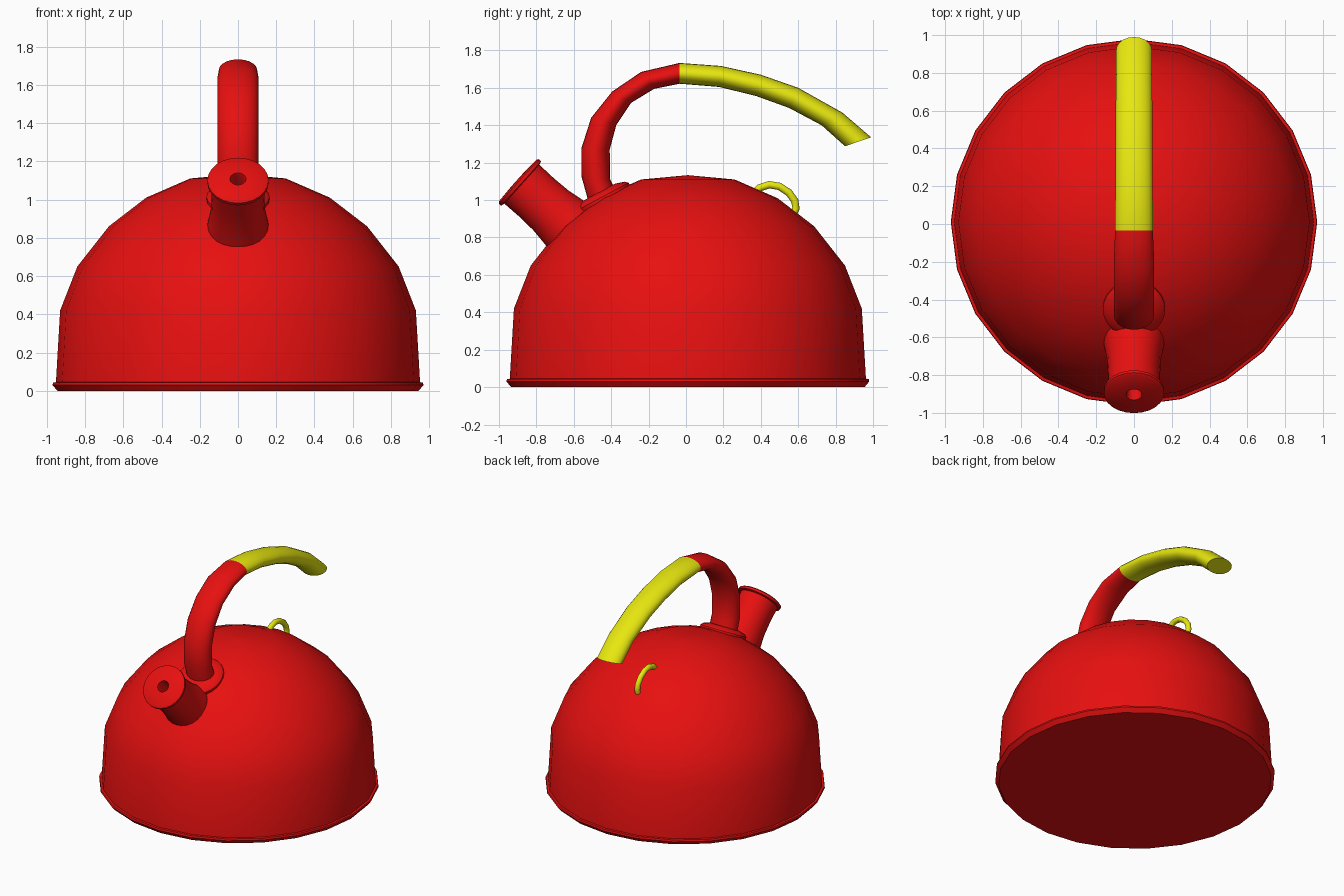
import bpy, bmesh, math
from mathutils import Vector, Matrix

if "Cube" in bpy.data.objects:
    bpy.data.objects.remove(bpy.data.objects["Cube"])


def material(name, rgb):
    m = bpy.data.materials.new(name)
    m.use_nodes = True
    m.diffuse_color = (*rgb, 1)
    m.node_tree.nodes["Principled BSDF"].inputs["Base Color"].default_value = (*rgb, 1)
    return m


red = material("red enamel", (0.8, 0.005, 0.005))
yellow = material("yellow grip", (0.8, 0.8, 0.005))


def skin(name, rings, mats, angle, rule=None, caps=True):
    """Join a list of point rings into a closed, smooth shaded surface."""
    bm = bmesh.new()
    loops = [[bm.verts.new(p) for p in ring] for ring in rings]
    n = len(loops[0])
    for k in range(len(loops) - 1):
        a, b = loops[k], loops[k + 1]
        for i in range(n):
            j = (i + 1) % n
            f = bm.faces.new((a[i], a[j], b[j], b[i]))
            f.material_index = rule(k) if rule else 0
    if caps:
        bm.faces.new(loops[0][::-1])
        end = bm.faces.new(loops[-1])
        end.material_index = rule(len(loops)) if rule else 0
    bmesh.ops.remove_doubles(bm, verts=bm.verts, dist=0.0001)
    bmesh.ops.recalc_face_normals(bm, faces=bm.faces)
    mesh = bpy.data.meshes.new(name)
    bm.to_mesh(mesh)
    bm.free()
    obj = bpy.data.objects.new(name, mesh)
    bpy.context.collection.objects.link(obj)
    for m in mats:
        mesh.materials.append(m)
    bpy.ops.object.select_all(action="DESELECT")
    obj.select_set(True)
    bpy.context.view_layer.objects.active = obj
    bpy.ops.object.shade_smooth_by_angle(angle=math.radians(angle))
    return obj


def lathe(name, profile, origin, axis=(0, 0, 1), sides=24, angle=35):
    """Revolve (radius, height) points about an axis through origin."""
    turn = Vector(axis).to_track_quat("Z", "Y").to_matrix().to_4x4()
    place = Matrix.Translation(origin) @ turn
    rings = []
    for r, h in profile:
        steps = [2 * math.pi * i / sides for i in range(sides)]
        rings.append([place @ Vector((r * math.cos(t), r * math.sin(t), h)) for t in steps])
    return skin(name, rings, [red], angle)


# Domed body with its rolled foot rim
lathe("kettle_body",
      [(0.945, 0), (0.97, 0.03), (0.967, 0.043), (0.952, 0.045), (0.93, 0.42),
       (0.84, 0.65), (0.675, 0.86), (0.48, 1.01), (0.25, 1.11), (0.001, 1.133)],
      (0, 0.01, 0))

# Spout with flared root, lip and blind pouring hole
lathe("spout",
      [(0.16, -0.55), (0.168, -0.4), (0.155, -0.33), (0.142, -0.24), (0.138, -0.14),
       (0.14, -0.03), (0.16, -0.025), (0.16, -0.008), (0.148, 0),
       (0.042, 0.004), (0.038, -0.01), (0.038, -0.12)],
      (0, -0.9, 1.105), (0, -0.743, 0.669))

# Collar where the handle meets the body
lathe("handle_collar",
      [(0.165, -0.06), (0.165, 0.005), (0.15, 0.02), (0.1, 0.035)],
      (0, -0.45, 1.01), (0, -0.47, 0.88))

# Handle: (outer y, outer z, inner y, inner z) stations, oval in section
stations = [
    (-0.51, 0.95, -0.35, 1.00), (-0.56, 1.13, -0.405, 1.11),
    (-0.56, 1.275, -0.408, 1.27), (-0.507, 1.44, -0.373, 1.4),
    (-0.395, 1.58, -0.293, 1.52), (-0.24, 1.685, -0.17, 1.595),
    (-0.035, 1.733, -0.035, 1.622), (0.187, 1.717, 0.176, 1.605),
    (0.4, 1.67, 0.373, 1.557), (0.6, 1.6, 0.55, 1.493),
    (0.837, 1.467, 0.725, 1.4), (0.99, 1.335, 0.85, 1.288),
]
GRIP = 6
SIDES = 20
rings = []
for k, (oy, oz, iy, iz) in enumerate(stations):
    outer, inner = Vector((0, oy, oz)), Vector((0, iy, iz))
    mid, half = (outer + inner) / 2, (outer - inner) / 2
    width = 0.107 if k < GRIP else 0.1 - 0.001 * (k - GRIP)
    rings.append([mid + half * math.cos(2 * math.pi * i / SIDES)
                  + Vector((width * math.sin(2 * math.pi * i / SIDES), 0, 0))
                  for i in range(SIDES)])
skin("handle", rings, [red, yellow], 50, rule=lambda k: int(k >= GRIP))

# Small lid loop arching over the rear of the dome
arch = [Vector((0, y, z)) for y, z in
        ((0.36, 1.03), (0.395, 1.066), (0.445, 1.082), (0.5, 1.073),
         (0.55, 1.04), (0.582, 0.995), (0.588, 0.955), (0.57, 0.92))]
rings = []
for k, p in enumerate(arch):
    along = (arch[min(k + 1, len(arch) - 1)] - arch[max(k - 1, 0)]).normalized()
    side = Vector((1, 0, 0))
    up = side.cross(along)
    rings.append([p + 0.02 * (side * math.cos(2 * math.pi * i / 12)
                              + up * math.sin(2 * math.pi * i / 12)) for i in range(12)])
skin("lid_loop", rings, [yellow], 60)
